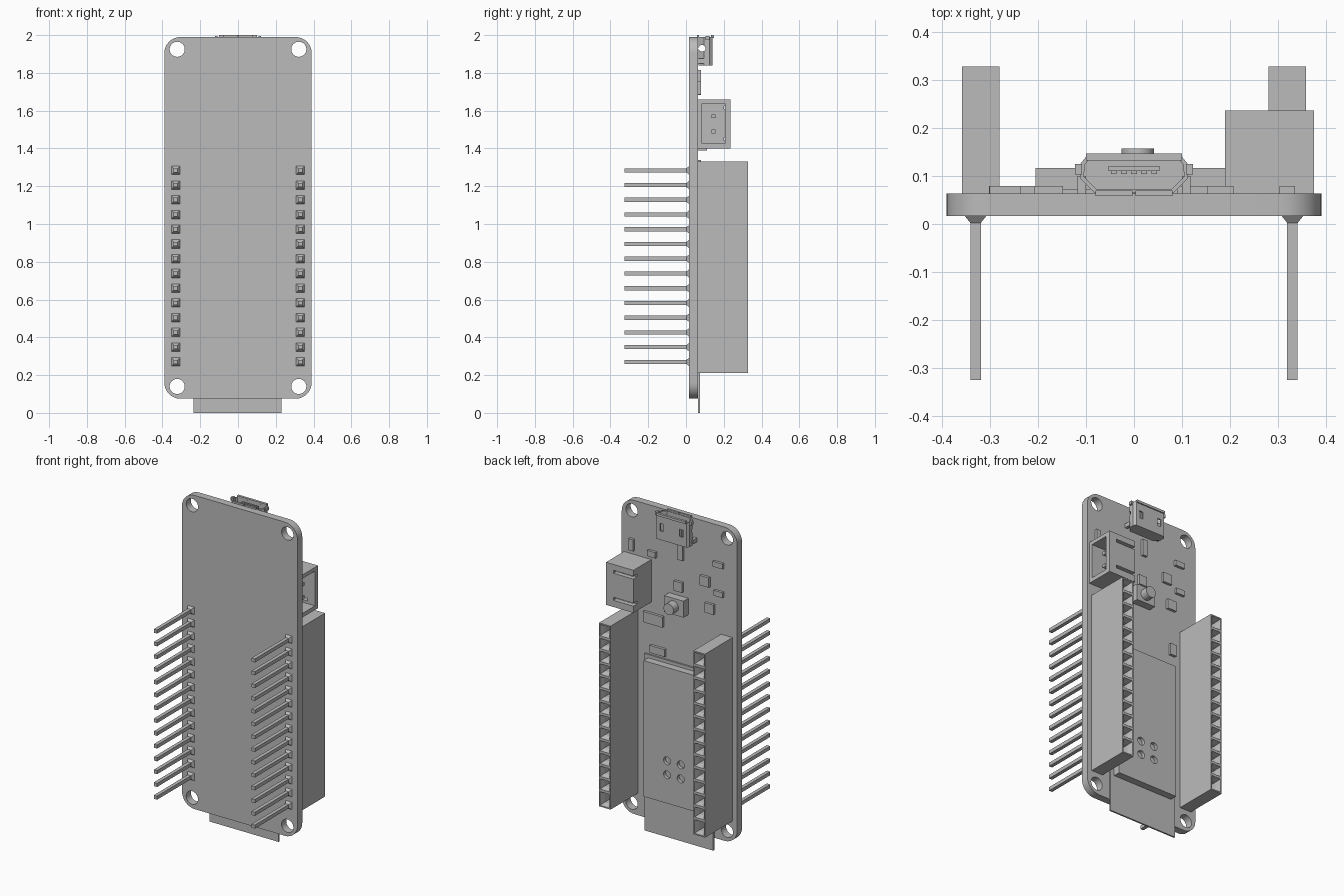
import bpy, bmesh
from math import pi, cos, sin
from mathutils import Matrix, Vector

old = bpy.data.objects.get("Cube")
if old:
    bpy.data.objects.remove(old, do_unlink=True)

grey = bpy.data.materials.new("plain_grey")
grey.use_nodes = True
colour = (0.5, 0.5, 0.5, 1)
grey.diffuse_color = colour
grey.node_tree.nodes["Principled BSDF"].inputs["Base Color"].default_value = colour


def finish(bm, name):
    bmesh.ops.recalc_face_normals(bm, faces=bm.faces)
    mesh = bpy.data.meshes.new(name)
    bm.to_mesh(mesh)
    bm.free()
    mesh.materials.append(grey)
    ob = bpy.data.objects.new(name, mesh)
    bpy.context.collection.objects.link(ob)
    return ob


def add_box(bm, x, y, z):
    """Box from (low, high) pairs on each axis."""
    mid = Vector([(a + b) / 2 for a, b in (x, y, z)])
    size = [b - a for a, b in (x, y, z)]
    made = bmesh.ops.create_cube(bm, size=1, matrix=Matrix.Translation(mid) @ Matrix.Diagonal((*size, 1)))
    return made["verts"]


def box(name, x, y, z):
    bm = bmesh.new()
    add_box(bm, x, y, z)
    return finish(bm, name)


def add_cylinder(bm, centre, radius, depth, axis="Y", sides=32):
    turn = Matrix.Rotation(pi / 2, 4, "X" if axis == "Y" else "Y")
    bmesh.ops.create_cone(bm, cap_ends=True, segments=sides, radius1=radius, radius2=radius,
                          depth=depth, matrix=Matrix.Translation(centre) @ turn)


def extrude_profile(bm, points, move):
    """Close a 3D outline and sweep it along a vector; returns the far cap."""
    face = bm.faces.new([bm.verts.new(p) for p in points])
    made = bmesh.ops.extrude_face_region(bm, geom=[face], use_keep_orig=True)["geom"]
    bmesh.ops.translate(bm, vec=move, verts=[g for g in made if isinstance(g, bmesh.types.BMVert)])
    return next(g for g in made if isinstance(g, bmesh.types.BMFace))


def cut(ob, bm):
    """Subtract the bmesh from the object."""
    cutter = finish(bm, "cutter")
    cutter.hide_render = True
    mod = ob.modifiers.new("cut", "BOOLEAN")
    mod.object = cutter
    mod.solver = "EXACT"
    activate(ob)
    bpy.ops.object.modifier_apply(modifier=mod.name)
    bpy.data.objects.remove(cutter, do_unlink=True)


def activate(ob):
    bpy.ops.object.select_all(action="DESELECT")
    ob.select_set(True)
    bpy.context.view_layer.objects.active = ob


def smooth(ob):
    activate(ob)
    bpy.ops.object.shade_smooth_by_angle(angle=pi / 6)


BACK = 0.063           # rear surface of the board
FRONT = 0.017
PITCH = 0.078
rows = [0.27 + PITCH * i for i in range(14)]

# Circuit board with rounded corners and four mounting holes
bm = bmesh.new()
outline = []
r = 0.085
for k, (cx, cz) in enumerate([(0.39 - r, 1.99 - r), (r - 0.39, 1.99 - r),
                              (r - 0.39, 0.075 + r), (0.39 - r, 0.075 + r)]):
    for i in range(9):
        a = pi / 2 * (k + i / 8)
        outline.append((cx + r * cos(a), FRONT, cz + r * sin(a)))
extrude_profile(bm, outline, (0, BACK - FRONT, 0))
board = finish(bm, "circuit_board")
bm = bmesh.new()
for x in (-0.322, 0.322):
    for z in (0.14, 1.925):
        add_cylinder(bm, (x, 0.04, z), 0.04, 0.2)
cut(board, bm)
smooth(board)

for side, s in (("left", 1), ("right", -1)):
    # Long pins with a tapered collar at the board
    bm = bmesh.new()
    for z in rows:
        x = s * 0.33
        add_box(bm, (x - 0.011, x + 0.011), (-0.325, FRONT), (z - 0.011, z + 0.011))
        bmesh.ops.create_cone(bm, cap_ends=True, segments=4, radius1=0.032, radius2=0.015, depth=0.015,
                              matrix=Matrix.Translation((x, FRONT - 0.0075, z))
                              @ Matrix.Rotation(pi / 2, 4, "X") @ Matrix.Rotation(pi / 4, 4, "Z"))
    finish(bm, side + "_pins")

    # Socket strip with a row of funnel-shaped openings
    bm = bmesh.new()
    xs = sorted((s * 0.28, s * 0.358))
    add_box(bm, xs, (BACK, 0.328), (0.21, 1.33))
    for z in [rows[0] + PITCH * (i - 0.5) for i in range(1, 14)]:
        bmesh.ops.bisect_plane(bm, geom=bm.verts[:] + bm.edges[:] + bm.faces[:],
                               plane_co=(0, 0, z), plane_no=(0, 0, 1))
    bm.normal_update()
    cells = [f for f in bm.faces if f.normal.y > 0.9]
    bmesh.ops.inset_individual(bm, faces=cells, thickness=0.011)
    bmesh.ops.inset_individual(bm, faces=cells, thickness=0.014, depth=-0.03)
    bmesh.ops.inset_individual(bm, faces=cells, thickness=0.0005, depth=-0.1)
    finish(bm, side + "_socket_strip")

# Radio module: thin carrier and a metal can with four dimples
box("module_carrier", (-0.235, 0.23), (BACK, 0.073), (0, 1.08))
can = box("module_can", (-0.205, 0.205), (0.07, 0.117), (0.23, 1.06))
bm = bmesh.new()
for x in (-0.046, 0.046):
    for z in (0.405, 0.49):
        add_cylinder(bm, (x, 0.117, z), 0.024, 0.04, sides=24)
cut(can, bm)
smooth(can)

# Battery socket, open to the left, with two slits in its back wall
socket = box("battery_socket", (0.19, 0.375), (BACK, 0.236), (1.4, 1.66))
bm = bmesh.new()
add_box(bm, (0.21, 0.5), (0.085, 0.207), (1.425, 1.637))
cut(socket, bm)
bm = bmesh.new()
for z in (1.45, 1.615):
    add_box(bm, (0.1, 0.325), (0.2, 0.3), (z - 0.009, z + 0.009))
cut(socket, bm)
bm = bmesh.new()
for z in (1.49, 1.57):
    add_box(bm, (0.2, 0.34), (0.135, 0.155), (z - 0.01, z + 0.01))
finish(bm, "battery_socket_pins")

# Push button
box("button_body", (-0.06, 0.07), (BACK, 0.11), (1.39, 1.49))
bm = bmesh.new()
add_cylinder(bm, (0.008, 0.13, 1.44), 0.034, 0.054)
smooth(finish(bm, "button_cap"))

# Small surface chips: centre x, centre z, width, height
chips = [(0.319, 1.72, 0.032, 0.07), (0.18, 1.70, 0.055, 0.035), (0, 1.55, 0.055, 0.06),
         (-0.178, 1.63, 0.06, 0.06), (-0.268, 1.753, 0.065, 0.032), (-0.272, 1.578, 0.06, 0.032),
         (-0.21, 1.472, 0.06, 0.06), (0.17, 1.305, 0.13, 0.065), (0.14, 1.12, 0.1, 0.045),
         (-0.22, 1.19, 0.042, 0.07), (-0.015, 1.765, 0.032, 0.1)]
bm = bmesh.new()
for x, z, w, h in chips:
    add_box(bm, (x - w / 2, x + w / 2), (BACK, 0.079), (z - h / 2, z + h / 2))
finish(bm, "surface_chips")

# Charging port shell: hollow shape with side holes and latch slots
half = [(0.082, 0.065), (0.112, 0.095), (0.112, 0.125), (0.1, 0.14)]
ring = half + [(-x, y) for x, y in reversed(half)]
bm = bmesh.new()
mouth = extrude_profile(bm, [(x, y, 1.84) for x, y in ring], (0, 0, 0.15))
bm.normal_update()
bmesh.ops.inset_individual(bm, faces=[mouth], thickness=0.009)
bmesh.ops.translate(bm, vec=(0, 0, -0.13),
                    verts=[v for f in bmesh.ops.extrude_discrete_faces(bm, faces=[mouth])["faces"]
                           for v in f.verts])
port = finish(bm, "charging_port")
bm = bmesh.new()
add_cylinder(bm, (0, 0.085, 1.93), 0.018, 0.4, axis="X", sides=16)
cut(port, bm)
bm = bmesh.new()
for x in (-0.065, 0.065):
    add_box(bm, (x - 0.012, x + 0.012), (0.125, 0.16), (1.895, 1.94))
cut(port, bm)

# Flared lips, rear feet, tongue and contacts of the port
bm = bmesh.new()
add_box(bm, (-0.1, 0.1), (0.132, 0.147), (1.985, 2.0))
for s in (-1, 1):
    add_box(bm, sorted((s * 0.003, s * 0.08)), (0.058, 0.07), (1.99, 2.0))
    add_box(bm, sorted((s * 0.108, s * 0.123)), (0.103, 0.125), (1.975, 1.995))
    add_box(bm, sorted((s * 0.1, s * 0.118)), (BACK, 0.1), (1.85, 1.875))
finish(bm, "port_lips")
bm = bmesh.new()
add_box(bm, (-0.053, 0.053), (0.11, 0.121), (1.855, 1.98))
for i in range(-2, 3):
    add_box(bm, (i * 0.021 - 0.006, i * 0.021 + 0.006), (0.104, 0.111), (1.86, 1.975))
finish(bm, "port_tongue")
